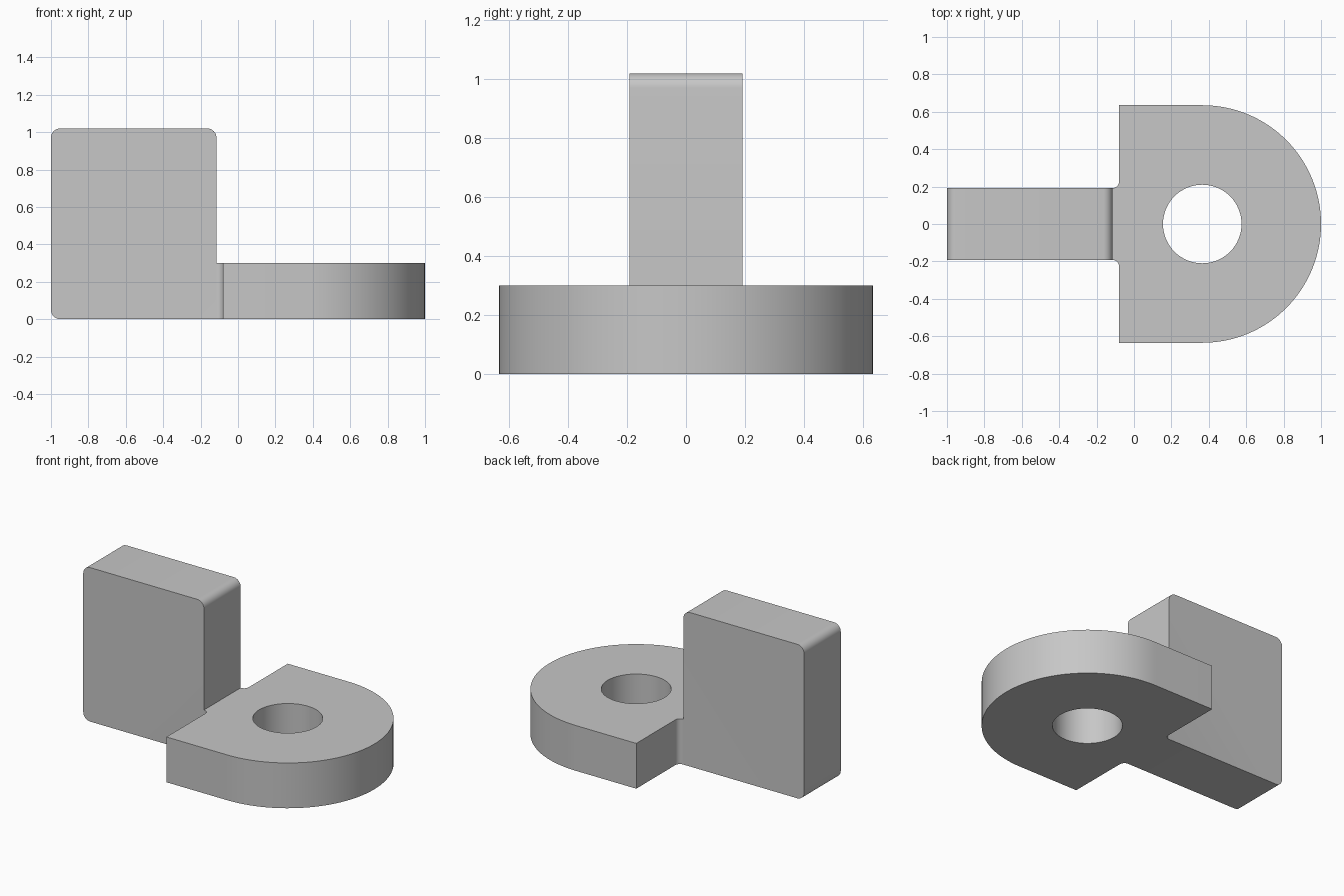
import bpy, bmesh
from math import cos, sin, pi
from mathutils import Vector

if "Cube" in bpy.data.objects:
    bpy.data.objects.remove(bpy.data.objects["Cube"])

grey = bpy.data.materials.new("plain grey")
grey.use_nodes = True
grey.diffuse_color = (0.57, 0.57, 0.57, 1)
grey.node_tree.nodes["Principled BSDF"].inputs["Base Color"].default_value = grey.diffuse_color

LENGTH_END, STEP_X, EYE_FACE = -1.0, -0.115, -0.08
EYE_X, EYE_R, HOLE_R = 0.365, 0.635, 0.21
PLATE_H, BLADE_H, BLADE_HALF = 0.30, 1.02, 0.192
CORNER = 0.05
FILLET = EYE_FACE - STEP_X


def arc(cx, cy, r, start, end, steps):
    """Points along an arc, angles in half turns."""
    angles = [pi * (start + (end - start) * i / steps) for i in range(steps + 1)]
    return [(cx + r * cos(a), cy + r * sin(a)) for a in angles]


def prism(name, points, offset):
    """Extrude a closed outline by the offset vector."""
    bm = bmesh.new()
    face = bm.faces.new([bm.verts.new(p) for p in points])
    result = bmesh.ops.extrude_face_region(bm, geom=[face])
    verts = [v for v in result["geom"] if isinstance(v, bmesh.types.BMVert)]
    bmesh.ops.translate(bm, verts=verts, vec=Vector(offset))
    bmesh.ops.recalc_face_normals(bm, faces=bm.faces)
    mesh = bpy.data.meshes.new(name)
    bm.to_mesh(mesh)
    bm.free()
    mesh.materials.append(grey)
    obj = bpy.data.objects.new(name, mesh)
    bpy.context.collection.objects.link(obj)
    return obj


def combine(target, tool, operation):
    mod = target.modifiers.new(operation.lower(), "BOOLEAN")
    mod.operation, mod.solver, mod.object = operation, "EXACT", tool
    bpy.context.view_layer.objects.active = target
    bpy.ops.object.modifier_apply(modifier=mod.name)
    bpy.data.objects.remove(tool)


# Flat eye plate with a round end and small fillets at the neck
neck_y = BLADE_HALF + FILLET
outline = arc(STEP_X, -neck_y, FILLET, 0.5, 0, 8)
outline += [(EYE_FACE, -EYE_R)]
outline += arc(EYE_X, 0, EYE_R, -0.5, 0.5, 64)
outline += [(EYE_FACE, EYE_R)]
outline += arc(STEP_X, neck_y, FILLET, 0, -0.5, 8)
bracket = prism("eye_bracket", [(x, y, 0) for x, y in outline], (0, 0, PLATE_H))

# Bolt hole
circle = arc(EYE_X, 0, HOLE_R, 0, 2, 64)[:-1]
cutter = prism("hole_cutter", [(x, y, -0.1) for x, y in circle], (0, 0, PLATE_H + 0.2))
cutter.hide_render = True
combine(bracket, cutter, "DIFFERENCE")

# Upright blade with three rounded corners
side = [(STEP_X, 0)]
side += arc(STEP_X - CORNER, BLADE_H - CORNER, CORNER, 0, 0.5, 8)
side += arc(LENGTH_END + CORNER, BLADE_H - CORNER, CORNER, 0.5, 1, 8)
side += arc(LENGTH_END + CORNER, CORNER, CORNER, 1, 1.5, 8)
blade = prism("upright_blade", [(x, -BLADE_HALF, z) for x, z in side], (0, 2 * BLADE_HALF, 0))
combine(bracket, blade, "UNION")

# Smooth curves, sharp edges
bpy.ops.object.select_all(action="DESELECT")
bracket.select_set(True)
bpy.context.view_layer.objects.active = bracket
bpy.ops.object.shade_smooth_by_angle(angle=pi / 6)
